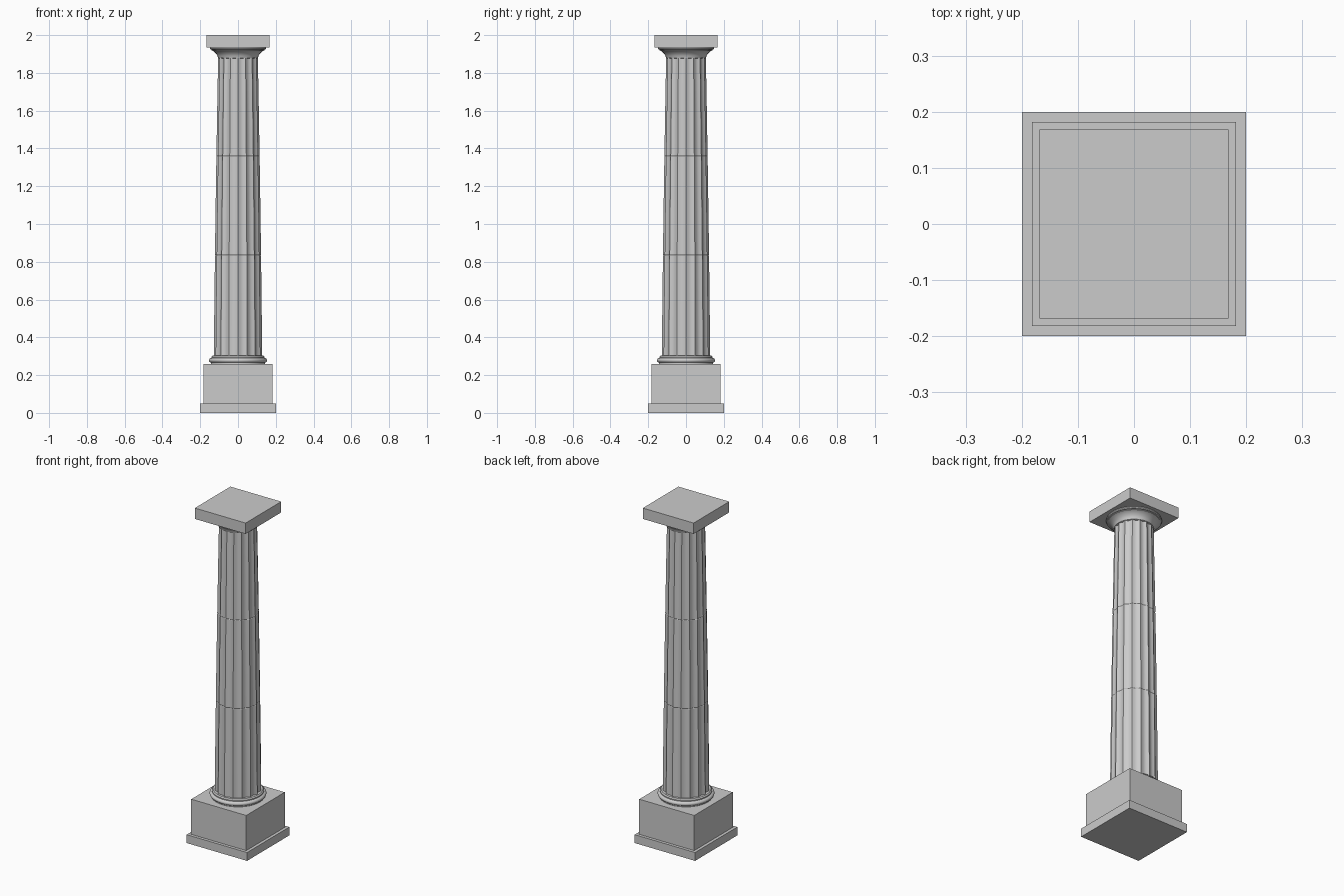
import bpy, bmesh
from math import sin, cos, pi

if "Cube" in bpy.data.objects:
    bpy.data.objects.remove(bpy.data.objects["Cube"])

FLUTES, STEPS = 16, 6
Z0, Z1 = 0.295, 1.885


def finish(name, bm, smooth=None):
    bmesh.ops.recalc_face_normals(bm, faces=bm.faces)
    me = bpy.data.meshes.new(name)
    bm.to_mesh(me)
    bm.free()
    ob = bpy.data.objects.new(name, me)
    bpy.context.collection.objects.link(ob)
    if smooth:
        bpy.ops.object.select_all(action='DESELECT')
        ob.select_set(True)
        bpy.context.view_layer.objects.active = ob
        bpy.ops.object.shade_smooth_by_angle(angle=smooth)
    return ob


def slab(name, half, z0, z1):
    bm = bmesh.new()
    bmesh.ops.create_cube(bm, size=1)
    for v in bm.verts:
        v.co = (v.co.x * 2 * half, v.co.y * 2 * half, z0 if v.co.z < 0 else z1)
    return finish(name, bm)


def loft(name, rings, smooth):
    """Skin a stack of closed rings and cap both ends."""
    bm = bmesh.new()
    loops = [[bm.verts.new(p) for p in ring] for ring in rings]
    n = len(loops[0])
    for a, b in zip(loops, loops[1:]):
        for i in range(n):
            j = (i + 1) % n
            bm.faces.new((a[i], a[j], b[j], b[i]))
    bm.faces.new(loops[0])
    bm.faces.new(loops[-1])
    return finish(name, bm, smooth)


def turned(name, profile, n=64):
    rings = [[(r * cos(2 * pi * i / n), r * sin(2 * pi * i / n), z) for i in range(n)]
             for r, z in profile]
    return loft(name, rings, 0.6)


def fluted_ring(z, inset=0.0):
    # tapering radius with a slight swelling, scalloped between sharp ridges
    t = (z - Z0) / (Z1 - Z0)
    radius = 0.128 - 0.023 * t + 0.008 * t * (1 - t) - inset
    ring = []
    for i in range(FLUTES * STEPS):
        a = 2 * pi * i / (FLUTES * STEPS)
        r = radius * (1 - 0.07 * sin(pi * (i % STEPS) / STEPS))
        ring.append((r * cos(a), r * sin(a), z))
    return ring


# Square pedestal and top slab
slab("pedestal_foot", 0.2, 0.0, 0.05)
slab("pedestal_block", 0.182, 0.05, 0.26)
slab("top_slab", 0.168, 1.935, 2.0)

# Rounded base moulding
bead = [(0.138 + 0.016 * cos(a), 0.278 + 0.013 * sin(a))
        for a in [pi * (k / 8 - 0.5) for k in range(9)]]
turned("base_moulding", [(0.144, 0.26), (0.144, 0.266)] + bead[1:-1]
       + [(0.141, 0.291), (0.141, 0.297), (0.135, 0.303), (0.12, 0.303)])

# Fluted shaft with two thin joints between the drums
levels = [(Z0 + (Z1 - Z0) * k / 12, 0) for k in range(13)]
for joint in (0.835, 1.36):
    levels += [(joint - 0.003, 0), (joint, 0.002), (joint + 0.003, 0)]
loft("fluted_shaft", [fluted_ring(z, d) for z, d in sorted(levels)], 0.5)

# Flared capital
turned("capital", [(0.094, 1.875), (0.106, 1.88), (0.109, 1.891), (0.115, 1.901),
                   (0.124, 1.91), (0.134, 1.917), (0.139, 1.919), (0.139, 1.922),
                   (0.146, 1.924), (0.149, 1.929), (0.147, 1.935)])
